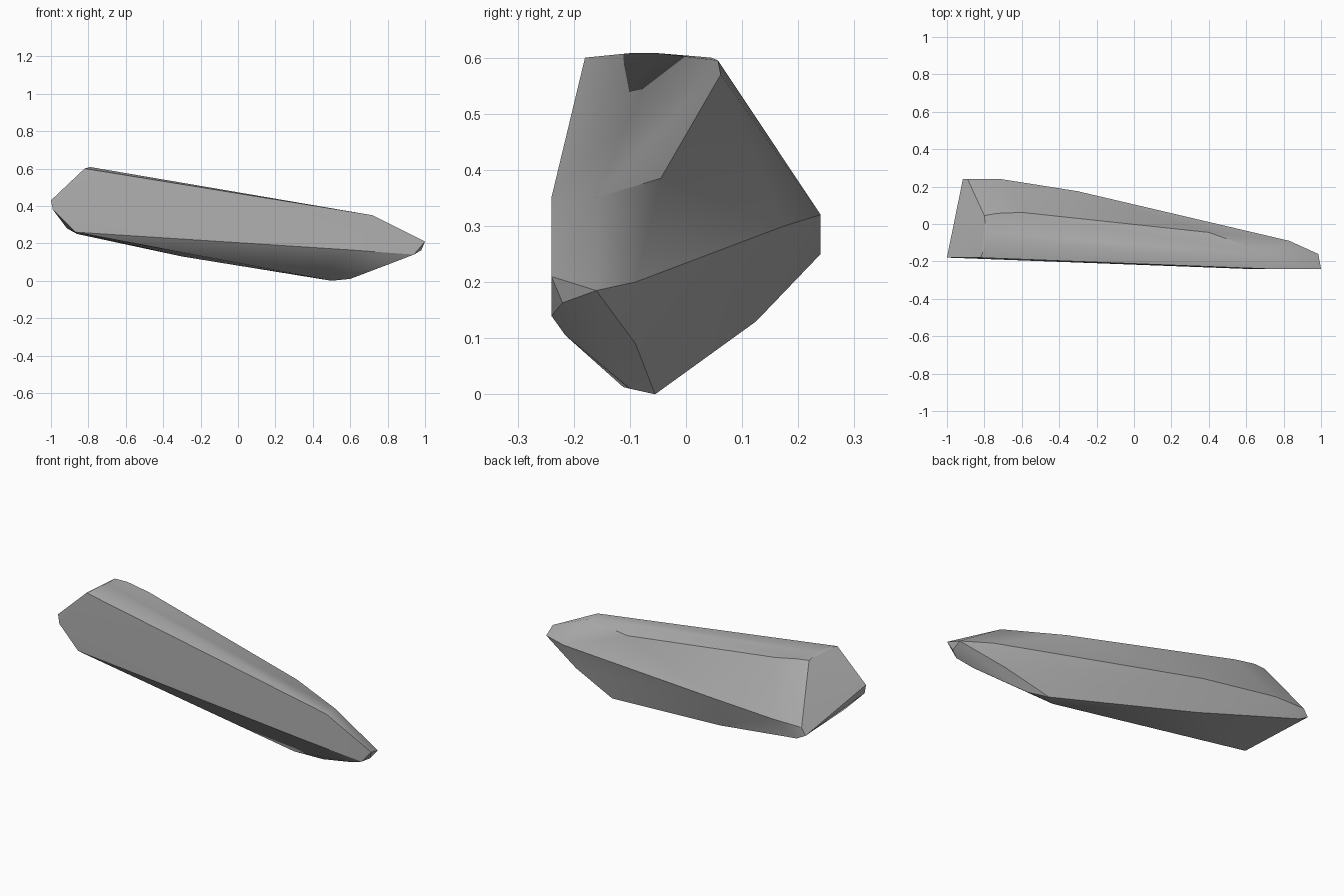
import bpy
import bmesh
from math import radians

# Remove the default object only
default_cube = bpy.data.objects.get("Cube")
if default_cube:
    bpy.data.objects.remove(default_cube, do_unlink=True)


def make_material(name, colour):
    """Create one flat material shown both in viewport and render."""
    material = bpy.data.materials.new(name)
    material.use_nodes = True
    material.diffuse_color = colour
    shader = material.node_tree.nodes["Principled BSDF"]
    shader.inputs["Base Color"].default_value = colour
    shader.inputs["Roughness"].default_value = 0.9
    return material


def make_chiselled_stone(name, facets, material):
    """Wrap flat facets around the corner points of each stone region."""
    mesh = bpy.data.meshes.new(name)
    bm = bmesh.new()
    for corners in facets:
        for corner in corners:
            bm.verts.new(corner)
    hull = bmesh.ops.convex_hull(bm, input=bm.verts)
    buried = [item for item in hull["geom_interior"] + hull["geom_unused"]
              if isinstance(item, bmesh.types.BMVert)]
    bmesh.ops.delete(bm, geom=list(set(buried)), context="VERTS")
    bmesh.ops.recalc_face_normals(bm, faces=bm.faces)
    bm.to_mesh(mesh)
    bm.free()
    mesh.materials.append(material)
    stone = bpy.data.objects.new(name, mesh)
    bpy.context.collection.objects.link(stone)
    return stone


# Near-vertical front facet
front_facet = [(-.82, -.18, .6), (-1, -.178, .43), (-.99, -.18, .38),
               (-.87, -.184, .26), (.6, -.24, .165), (.72, -.24, .35)]

# Sloping top facet with a slightly domed crest
top_facet = [(-.79, -.1, .608), (-.79, -.05, .608), (-.8, .045, .6),
             (-.73, .057, .595), (-.6, .062, .57), (.4, -.045, .385),
             (.72, -.16, .35)]

# Broad rear shoulder
rear_facet = [(-.89, .24, .32), (-.71, .24, .32), (-.915, .24, .28),
              (-.86, .24, .25), (-.3, .175, .3), (-.3, .125, .13)]

# Narrow underside ridge
underside = [(.5, -.055, 0), (.6, -.1, .01), (.43, -.112, .013),
             (.75, -.09, .09)]

# Tapered chisel tip
tip = [(.83, -.09, .2), (.985, -.16, .185), (1, -.24, .21),
       (.98, -.22, .163), (.94, -.24, .14), (.9, -.155, .133),
       (.85, -.215, .105)]

stone_grey = make_material("stone grey", (.43, .43, .43, 1))
stone = make_chiselled_stone(
    "stone_shard",
    [front_facet, top_facet, rear_facet, underside, tip],
    stone_grey,
)

# Soften shallow facet changes and keep the strong ridges crisp
bpy.ops.object.select_all(action="DESELECT")
stone.select_set(True)
bpy.context.view_layer.objects.active = stone
bpy.ops.object.shade_smooth_by_angle(angle=radians(25))
